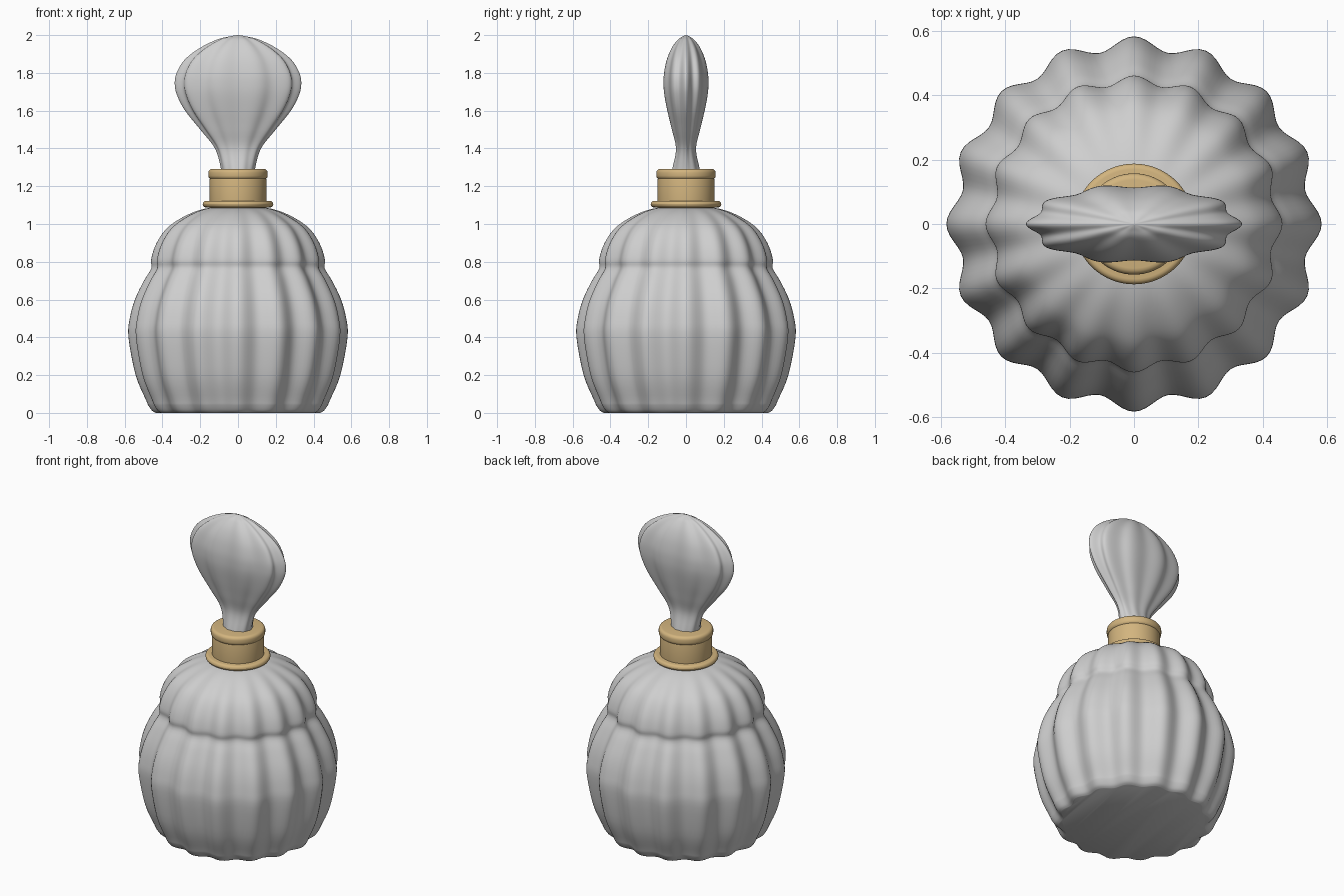
import bpy, bmesh, math
from mathutils import Vector

if "Cube" in bpy.data.objects:
    bpy.data.objects.remove(bpy.data.objects["Cube"], do_unlink=True)


def material(name, rgb):
    m = bpy.data.materials.new(name)
    m.use_nodes = True
    m.diffuse_color = (*rgb, 1)
    m.node_tree.nodes["Principled BSDF"].inputs["Base Color"].default_value = (*rgb, 1)
    return m


glass = material("pale grey glass", (0.62, 0.62, 0.62))
gold = material("soft gold", (0.65, 0.46, 0.21))


def spline(points, steps):
    """Smooth curve through every profile point."""
    pts = [Vector(p) for p in points]
    out = []
    for i in range(len(pts) - 1):
        b, c = pts[i], pts[i + 1]
        a = pts[i - 1] if i else b
        d = pts[i + 2] if i + 2 < len(pts) else c
        for k in range(steps):
            t = k / steps
            out.append(b + (c - a) * t / 2
                       + (a * 2 - b * 5 + c * 4 - d) * t * t / 2
                       + (b * 3 - a - c * 3 + d) * t ** 3 / 2)
    return out + [pts[-1]]


def loft(name, rows, mat, lobes=0, segments=96, angle=40):
    """Stack rings of (z, x radius, y radius, flute depth) and cap both ends."""
    bm = bmesh.new()
    rings = []
    for z, rx, ry, depth in rows:
        ring = []
        for i in range(segments):
            a = math.tau * i / segments
            f = 1 - depth * (1 - math.cos(lobes * a)) / 2
            ring.append(bm.verts.new((rx * f * math.cos(a), ry * f * math.sin(a), z)))
        rings.append(ring)
    for low, high in zip(rings, rings[1:]):
        for i in range(segments):
            j = (i + 1) % segments
            bm.faces.new((low[i], low[j], high[j], high[i]))
    bm.faces.new(rings[0][::-1])
    bm.faces.new(rings[-1])
    mesh = bpy.data.meshes.new(name)
    bm.to_mesh(mesh)
    bm.free()
    mesh.materials.append(mat)
    ob = bpy.data.objects.new(name, mesh)
    bpy.context.collection.objects.link(ob)
    bpy.ops.object.select_all(action="DESELECT")
    ob.select_set(True)
    bpy.context.view_layer.objects.active = ob
    bpy.ops.object.shade_smooth_by_angle(angle=math.radians(angle))
    return ob


# Fluted bottle with a stepped shoulder: z, radius, flute depth
bottle = [(0, .435, .06), (.012, .455, .06), (.04, .475, .06), (.07, .488, .06),
          (.2, .542, .065), (.4, .58, .07), (.5, .573, .07), (.6, .546, .07),
          (.7, .498, .065), (.765, .459, .06), (.81, .46, .06), (.88, .44, .06),
          (.95, .4, .055), (1.0, .35, .05), (1.05, .265, .035), (1.08, .18, .01),
          (1.09, .1, 0)]
loft("bottle_body", spline([(z, r, r, d) for z, r, d in bottle], 4), glass,
     lobes=16, segments=192, angle=60)

# Gold fittings, each a band with rounded edges: name, bottom, top, radius, rounding
for name, low, high, r, e in [("neck_ring", 1.088, 1.122, .187, .017),
                              ("neck_band", 1.08, 1.242, .15, .006),
                              ("neck_collar", 1.236, 1.292, .157, .02)]:
    arc = [math.radians(-90 + 22.5 * k) for k in range(9)]
    rows = []
    for k, a in enumerate(arc):
        z = (low + e if k < 5 else high - e) + e * math.sin(a)
        rad = r - e + e * math.cos(a)
        rows.append((z, rad, rad, 0))
        if k == 4:
            rows.append((high - e, rad, rad, 0))
    loft(name, rows, gold)

# Flattened, fluted fan stopper: z, half width, half depth, flute depth
stopper = [(1.25, .088, .085, .03), (1.3, .092, .073, .04), (1.4, .122, .055, .06),
           (1.5, .2, .078, .08), (1.6, .28, .103, .09), (1.68, .322, .119, .09),
           (1.74, .335, .124, .09), (1.8, .325, .121, .09), (1.87, .282, .106, .09),
           (1.93, .205, .08, .09), (1.975, .115, .046, .09), (1.992, .05, .02, .09),
           (2, .003, .002, 0)]
loft("fan_stopper", spline(stopper, 5), glass, lobes=10, segments=160, angle=60)
